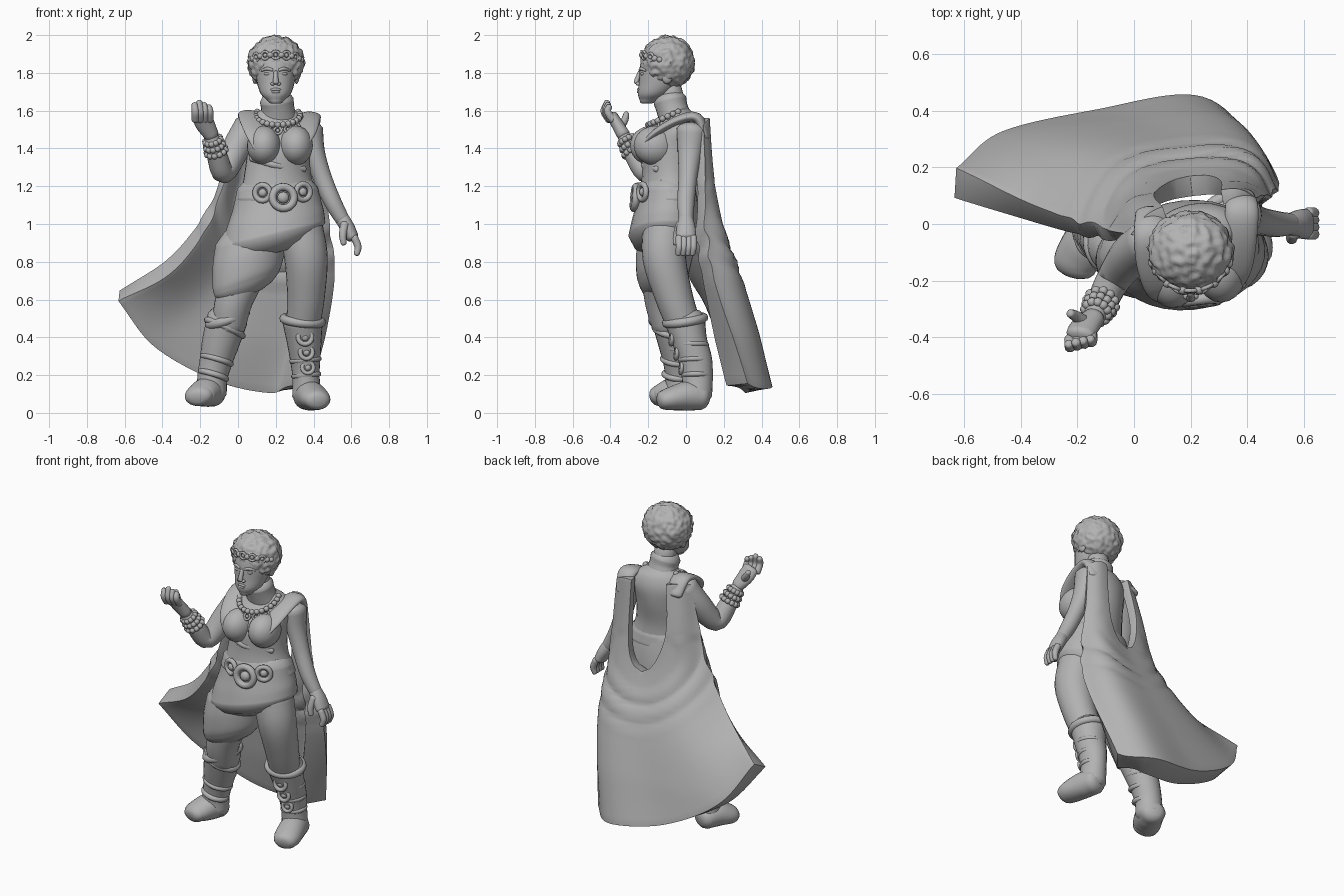
import bpy, bmesh, math
from mathutils import Vector, Matrix, noise

if "Cube" in bpy.data.objects:
    bpy.data.objects.remove(bpy.data.objects["Cube"])

grey = bpy.data.materials.new("stone_grey")
grey.use_nodes = True
grey.diffuse_color = (0.45, 0.45, 0.45, 1)
grey.node_tree.nodes["Principled BSDF"].inputs["Base Color"].default_value = grey.diffuse_color


def finish(name, bm, angle=60):
    bmesh.ops.recalc_face_normals(bm, faces=bm.faces)
    mesh = bpy.data.meshes.new(name)
    bm.to_mesh(mesh)
    bm.free()
    ob = bpy.data.objects.new(name, mesh)
    bpy.context.collection.objects.link(ob)
    mesh.materials.append(grey)
    bpy.ops.object.select_all(action='DESELECT')
    bpy.context.view_layer.objects.active = ob
    ob.select_set(True)
    bpy.ops.object.shade_smooth_by_angle(angle=math.radians(angle))
    return ob


def spline(pts, t):
    """Smooth curve through points of any dimension, t from 0 to 1."""
    p = [Vector(q) for q in pts]
    p = [2 * p[0] - p[1]] + p + [2 * p[-1] - p[-2]]
    s = t * (len(pts) - 1)
    i = min(int(s), len(pts) - 2)
    f = s - i
    a, b, c, d = p[i:i + 4]
    return b + (c - a) * (f / 2) + (2 * a - 5 * b + 4 * c - d) * (f * f / 2) + (3 * b - a - 3 * c + d) * (f ** 3 / 2)


def loft(name, stations, level=False, turn=0, sides=24, steps=5, shape=None):
    """Rounded body through stations (x, y, z, r1, r2); level keeps rings horizontal."""
    st = [s if len(s) == 5 else (*s, s[3]) for s in stations]
    n = (len(st) - 1) * steps
    samples = [spline(st, i / n) for i in range(n + 1)]
    centres = [Vector(s[:3]) for s in samples]
    bm, rings, ax, prev = bmesh.new(), [], None, None
    for i, s in enumerate(samples):
        tan = (centres[min(i + 1, n)] - centres[max(i - 1, 0)]).normalized()
        if level:
            ax = Vector((math.cos(turn), math.sin(turn), 0))
            ay = Vector((-ax.y, ax.x, 0))
        else:
            if ax is None:
                side = Vector((1, 0, 0)) if abs(tan.x) < 0.9 else Vector((0, 1, 0))
                ax = (side - tan * side.dot(tan)).normalized()
            else:
                ax = prev.rotation_difference(tan) @ ax
            ay, prev = tan.cross(ax), tan
        # end rings are doubled to round the caps
        ends = {0: ((-0.5, 0.5), (-0.3, 0.82), (0, 1)), n: ((0, 1), (0.3, 0.82), (0.5, 0.5))}
        for push, k in ends.get(i, ((0, 1),)):
            c = centres[i] + tan * push * min(s[3], s[4])
            ring = []
            for j in range(sides):
                a = math.tau * j / sides
                v = c + ax * (s[3] * k * math.cos(a)) + ay * (s[4] * k * math.sin(a))
                ring.append(bm.verts.new(shape(v) if shape else v))
            rings.append(ring)
    for lo, hi in zip(rings, rings[1:]):
        for j in range(sides):
            bm.faces.new((lo[j], lo[j - 1], hi[j - 1], hi[j]))
    bm.faces.new(rings[0])
    bm.faces.new(rings[-1])
    return finish(name, bm)


def ball(name, loc, radii, detail=3, bump=0, normal=None):
    bm = bmesh.new()
    bmesh.ops.create_icosphere(bm, subdivisions=detail, radius=1)
    for v in bm.verts:
        n = v.co.copy()
        v.co = Vector(a * b for a, b in zip(n, radii)) + n * bump * noise.noise(n * 6)
    rot = Vector(normal).to_track_quat('Z', 'Y').to_matrix() if normal else Matrix.Identity(3)
    for v in bm.verts:
        v.co = rot @ v.co + Vector(loc)
    return finish(name, bm)


def hoop(name, loc, normal, major, minor):
    """Torus whose axis follows normal."""
    bm = bmesh.new()
    rot = Vector(normal).to_track_quat('Z', 'Y')
    rows = []
    for i in range(28):
        a = math.tau * i / 28
        row = []
        for j in range(10):
            b = math.tau * j / 10
            r = major + minor * math.cos(b)
            row.append(bm.verts.new(Vector(loc) + rot @ Vector(
                (r * math.cos(a), r * math.sin(a), minor * math.sin(b)))))
        rows.append(row)
    for i in range(28):
        for j in range(10):
            bm.faces.new((rows[i - 1][j - 1], rows[i][j - 1], rows[i][j], rows[i - 1][j]))
    return finish(name, bm)


def medallion(name, loc, normal, r):
    hoop(name + "_rim", loc, normal, r * 0.75, r * 0.27)
    ball(name + "_boss", loc, (r * 0.42, r * 0.42, r * 0.3), 2, normal=normal)


# Torso, neck and bust
loft("torso", [(.21, -.1, .98, .21, .14), (.22, -.1, 1.12, .215, .145), (.21, -.095, 1.26, .18, .135),
               (.215, -.08, 1.4, .168, .145), (.215, -.055, 1.5, .18, .125),
               (.215, -.04, 1.57, .14, .09), (.21, -.055, 1.61, .08, .07)], True, .25)
loft("neck", [(.21, -.05, 1.55, .07), (.205, -.09, 1.72, .065)])
loft("collar", [(.212, -.06, 1.57, .098, .085), (.21, -.075, 1.615, .088, .084), (.205, -.085, 1.655, .09, .088)])
for side, x, y in (("right", .137, -.185), ("left", .307, -.165)):
    ball(side + "_bust", (x, y, 1.415), (.09, .112, .105))
loft("right_lapel", [(.055, .04, 1.5, .05, .028), (.06, -.03, 1.575, .06, .028), (.075, -.13, 1.545, .068, .022),
                     (.105, -.22, 1.475, .068, .02), (.13, -.255, 1.4, .05, .016)])
loft("left_lapel", [(.375, .1, 1.46, .05, .028), (.38, .06, 1.56, .058, .028), (.375, -.03, 1.555, .06, .024),
                    (.35, -.15, 1.49, .066, .02), (.315, -.235, 1.41, .05, .016)])
loft("wrap_band", [(.07, -.19, 1.35, .018), (.2, -.22, 1.31, .018), (.35, -.15, 1.29, .018)])

# Head and face
loft("head", [(.2, -.195, 1.655, .045, .05), (.2, -.17, 1.69, .08, .085), (.2, -.14, 1.75, .1, .11),
              (.2, -.12, 1.83, .112, .125), (.2, -.1, 1.9, .112, .125), (.2, -.09, 1.95, .07, .08)], True)
loft("nose", [(.2, -.243, 1.805, .011), (.2, -.258, 1.765, .014), (.2, -.264, 1.747, .016, .012)])
for s in (-1, 1):
    ball("nostril", (.2 + s * .016, -.253, 1.742), (.012, .014, .01), 2)
    ball("eye", (.2 + s * .042, -.228, 1.795), (.021, .014, .01), 2)
    loft("brow", [(.2 + s * .018, -.243, 1.815, .008), (.2 + s * .045, -.236, 1.822, .009),
                  (.2 + s * .075, -.215, 1.812, .006)], sides=10)
    ball("ear", (.2 + s * .11, -.1, 1.78), (.015, .03, .04), 2)
for z, w in ((1.712, .03), (1.699, .026)):
    ball("lip", (.2, -.245, z), (w, .016, .009), 2)
ball("hair", (.2, -.095, 1.855), (.15, .14, .142), 5, .012)

# Headband of beads and medallions
for i in range(13):
    a = math.radians(-90 + (i - 6) * 12)
    out = Vector((math.cos(a), math.sin(a), 0))
    spot = Vector((.2, -.095, 1.895 - .03 * abs(out.x) ** 3)) + out * .14
    if abs(i - 6) in (0, 2, 4):
        medallion("headband_medallion", spot, out, .027)
    else:
        ball("headband_bead", spot, (.017, .017, .017), 2)

# Necklace
for i in range(17):
    a = math.radians(-90 + (i - 8) * 14)
    spot = Vector((.21 + .118 * math.cos(a), -.085 + .115 * math.sin(a), 1.575 + .05 * math.sin(a)))
    ball("necklace_bead", spot, (.017, .017, .017), 2)
    if i in (4, 6, 8, 10, 12):
        medallion("necklace_medallion", spot + Vector((0, -.008, -.03)), (spot.x - .21, -.15, .08), .026)


# Skirt with a slanted hem, lower drape and belt
def slant(slope, top, depth):
    def shape(v):
        return v + Vector((0, 0, slope * (v.x - .2) * min(1, max(0, (top - v.z) / depth))))
    return shape


loft("skirt", [(.21, -.1, 1.19, .215, .145), (.205, -.1, 1.1, .235, .165), (.195, -.105, 1.02, .26, .182),
               (.19, -.11, .945, .274, .194)], True, .1, 32, shape=slant(.24, 1.2, .2))
loft("lower_drape", [(.08, -.1, .93, .2, .155), (.06, -.115, .86, .195, .15), (.05, -.125, .78, .185, .135),
                     (.045, -.13, .735, .17, .115)], True, .1, 32, shape=slant(.36, 1, .2))
loft("belt", [(.215, -.1, 1.19, .21, .148), (.215, -.1, 1.13, .23, .158)], True, .2)
medallion("belt_buckle", (.24, -.27, 1.14), (.1, -1, .1), .076)
medallion("right_belt_medallion", (.13, -.255, 1.165), (-.3, -1, 0), .055)
medallion("left_belt_medallion", (.345, -.23, 1.17), (.5, -1, 0), .055)

# Legs and boots
loft("right_thigh", [(.09, -.1, .98, .12), (.05, -.125, .78, .112), (-.02, -.12, .6, .1), (-.05, -.09, .46, .09)])
loft("left_thigh", [(.33, -.11, .98, .12), (.36, -.115, .82, .115), (.36, -.065, .62, .1), (.345, -.01, .46, .09)])
loft("right_boot", [(-.055, -.075, .5, .108), (-.09, -.05, .38, .1), (-.115, -.035, .28, .088),
                    (-.135, -.03, .19, .08), (-.14, -.03, .1, .08)])
loft("left_boot", [(.342, -.005, .49, .108), (.35, .02, .38, .092), (.356, .05, .28, .08, .088),
                   (.36, .06, .19, .072, .082), (.365, .06, .09, .078)])
loft("right_foot", [(-.135, .015, .1, .075, .068), (-.165, -.06, .11, .084, .078), (-.2, -.125, .095, .082, .062),
                    (-.21, -.16, .085, .072, .05)])
loft("left_foot", [(.365, .085, .085, .075, .07), (.385, .01, .09, .08, .078), (.41, -.08, .075, .08, .062),
                   (.42, -.125, .066, .068, .05)])
hoop("right_boot_cuff", (-.055, -.075, .5), (-.35, -.1, 1), .1, .026)
hoop("right_boot_strap", (-.07, -.065, .45), (.45, .1, 1), .102, .018)
hoop("left_boot_cuff", (.342, -.005, .49), (.1, -.15, 1), .1, .024)
for i in range(3):
    f = i / 2
    hoop("right_boot_fold", (-.095 - .035 * f, -.045, .36 - .16 * f), (.3, .1, 1), .084 - .014 * f, .016)
    hoop("left_boot_fold", (.353 + .008 * f, .03 + .025 * f, .36 - .16 * f), (-.1, 0, 1), .078 - .012 * f, .014)
    medallion("left_boot_medallion", (.355 + .015 * f, -.075 + .05 * f, .4 - .16 * f), (.1, -1, .1), .048 - .008 * f)

# Arms
loft("right_arm", [(.06, -.06, 1.51, .085), (-.01, -.11, 1.4, .075), (-.075, -.2, 1.275, .06),
                   (-.11, -.27, 1.36, .054), (-.14, -.325, 1.46, .038)])
loft("left_arm", [(.385, .03, 1.5, .065, .08), (.405, .02, 1.38, .055, .064), (.445, .01, 1.25, .05),
                  (.5, 0, 1.12, .046), (.555, 0, 1.02, .038)])
axis = Vector((-.03, -.055, .1)).normalized()
for k in range(3):
    c = Vector((-.116, -.28, 1.385)) + axis * .034 * k
    ax = axis.orthogonal().normalized()
    for j in range(12):
        spoke = Matrix.Rotation(math.tau * j / 12, 3, axis) @ ax
        ball("bracelet_bead", c + spoke * (.052 - .005 * k), (.017, .017, .017), 2)

# Hands
loft("right_palm", [(-.14, -.33, 1.47, .04, .035), (-.175, -.365, 1.53, .052, .032), (-.19, -.39, 1.57, .05, .03)])
for i in range(4):
    x, y, lift = -.225 + .025 * i, -.405 + .006 * i, .012 - .012 * abs(i - 1)
    loft("right_finger", [(x, y, 1.55, .021), (x, y - .028, 1.595, .02),
                          (x - .005, y - .018, 1.635 + lift, .016)], sides=10)
loft("right_thumb", [(-.17, -.35, 1.51, .024), (-.205, -.325, 1.55, .02), (-.225, -.315, 1.585, .015)], sides=10)
loft("left_palm", [(.55, 0, 1.03, .038), (.58, 0, .98, .038, .05), (.605, 0, .93, .034, .054)])
for i in range(4):
    y = -.036 + .025 * i
    loft("left_finger", [(.615, y, .93, .02), (.635, y, .88, .019), (.628, y - .005, .84, .015)], sides=10)
loft("left_thumb", [(.565, -.03, 1, .024), (.555, -.05, .94, .02), (.56, -.055, .895, .015)], sides=10)

# Cape: rows from shoulders to hem, each from its right to its left edge
cape_rows = [
    [(.01, -.05, 1.55), (.07, .02, 1.56), (.21, .07, 1.54), (.35, .1, 1.56), (.42, .07, 1.52)],
    [(-.06, -.04, 1.3), (.02, .06, 1.3), (.2, .1, 1.28), (.36, .12, 1.28), (.44, .08, 1.25)],
    [(-.17, -.02, 1.02), (0, .11, 1), (.2, .14, .98), (.38, .16, .98), (.455, .08, 1)],
    [(-.36, .04, .78), (-.14, .2, .7), (.14, .25, .64), (.37, .25, .64), (.465, .12, .7)],
    [(-.63, .145, .62), (-.45, .26, .37), (-.12, .335, .185), (.2, .385, .12), (.355, .27, .15)]]
bm = bmesh.new()
rows, cols, slot = 48, 20, 23
for half in (0, 1):
    grid = []
    for i in range(rows + 1):
        t = i / rows
        gap = .17 * math.sqrt(max(0, 1 - (i / slot) ** 4))
        curve = [spline([row[k] for row in cape_rows], t) for k in range(5)]
        line = []
        for j in range(cols + 1):
            u = j / cols * (.5 - gap)
            co = spline(curve, 1 - u if half else u)
            # hanging folds below the opening
            d = math.hypot(co.x - .2, co.z - 1.1)
            if t > .3:
                co.y += .01 * math.sin(d * 60) * math.exp(-((d - .32) / .1) ** 2)
            line.append(bm.verts.new(co))
        grid.append(line)
    for a, b in zip(grid, grid[1:]):
        for j in range(cols):
            quad = (a[j], a[j + 1], b[j + 1], b[j])
            bm.faces.new(quad[::-1] if half else quad)
bmesh.ops.remove_doubles(bm, verts=bm.verts, dist=.0005)
cape = finish("cape", bm, 50)
group = cape.vertex_groups.new(name="thickness")
for v in cape.data.vertices:
    group.add([v.index], min(1, .35 + .65 * max(0, (1.2 - v.co.z) / .8)), 'REPLACE')
solid = cape.modifiers.new("thickness", 'SOLIDIFY')
solid.thickness, solid.offset, solid.vertex_group = .145, 0, "thickness"
bevel = cape.modifiers.new("soft_edge", 'BEVEL')
bevel.width, bevel.segments, bevel.angle_limit = .018, 3, math.radians(50)
